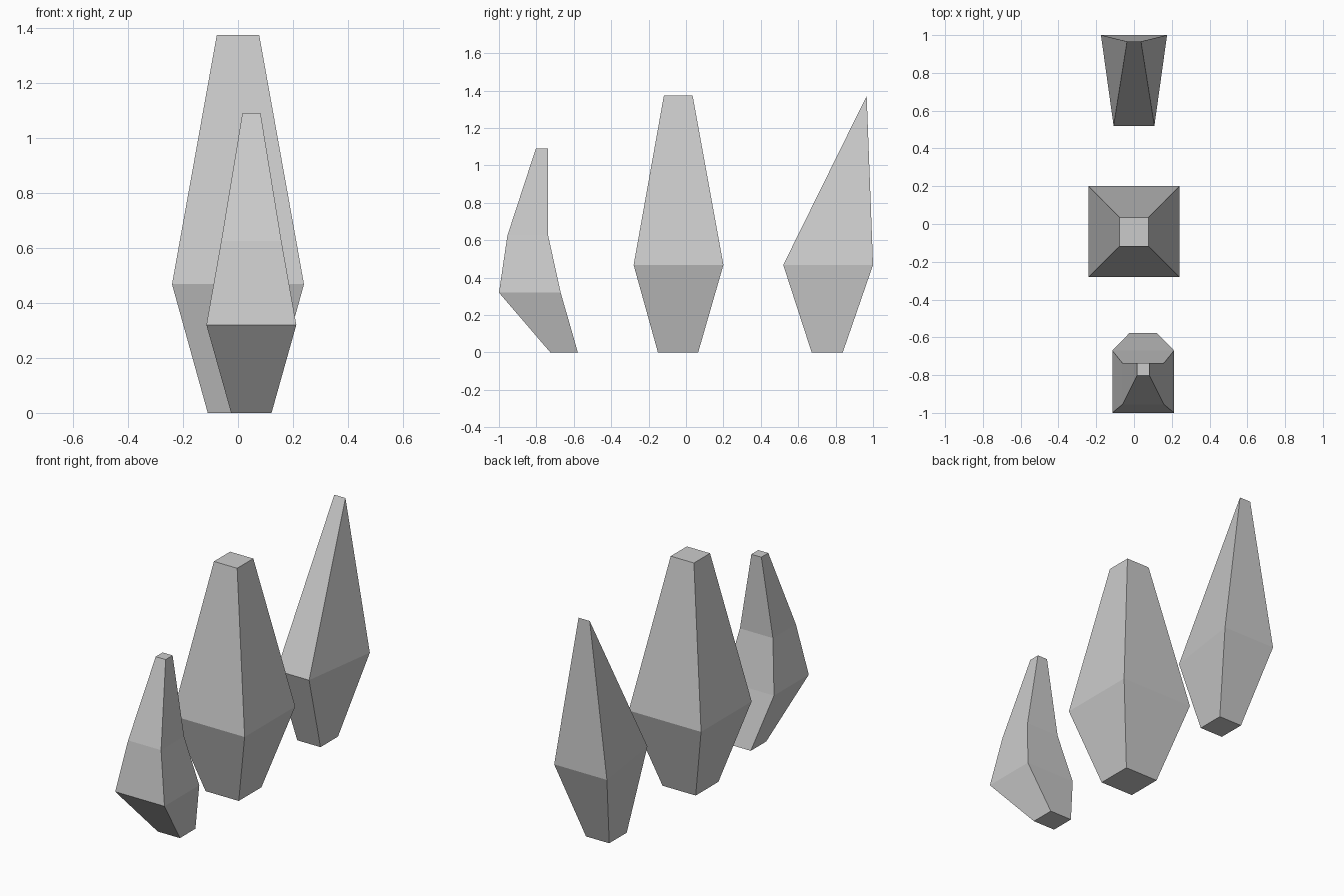
import bpy
import bmesh

if "Cube" in bpy.data.objects:
    bpy.data.objects.remove(bpy.data.objects["Cube"])


def crystal(name, sections):
    """Loft four-sided sections: (z, front y, back y, front x range, back x range)."""
    bm = bmesh.new()
    rings = []
    for z, y0, y1, front, back in sections:
        corners = [(front[0], y0), (front[1], y0), (back[1], y1), (back[0], y1)]
        rings.append([bm.verts.new((x, y, z)) for x, y in corners])
    for low, high in zip(rings, rings[1:]):
        for i in range(4):
            j = (i + 1) % 4
            bm.faces.new((low[i], low[j], high[j], high[i]))
    bm.faces.new(rings[0][::-1])
    bm.faces.new(rings[-1])
    # Collapse coincident corners where a crystal ends in a ridge
    bmesh.ops.remove_doubles(bm, verts=bm.verts[:], dist=0.0005)
    bmesh.ops.recalc_face_normals(bm, faces=bm.faces[:])
    mesh = bpy.data.meshes.new(name)
    bm.to_mesh(mesh)
    bm.free()
    obj = bpy.data.objects.new(name, mesh)
    bpy.context.collection.objects.link(obj)
    return obj


def box(z, y0, y1, x0, x1):
    """Rectangular section."""
    return (z, y0, y1, (x0, x1), (x0, x1))


# Large upright crystal in the middle
crystal("middle_crystal", [
    box(0.0, -0.15, 0.065, -0.11, 0.11),
    box(0.468, -0.28, 0.20, -0.24, 0.24),
    box(1.375, -0.118, 0.035, -0.077, 0.077),
])

# Small bent crystal at the front
crystal("front_crystal", [
    box(0.0, -0.725, -0.578, -0.025, 0.122),
    box(0.32, -1.0, -0.67, -0.115, 0.212),
    box(0.625, -0.955, -0.737, -0.061, 0.158),
    box(1.09, -0.803, -0.737, 0.016, 0.082),
])

# Leaning crystal at the back, ending in a short ridge
crystal("back_crystal", [
    box(0.0, 0.672, 0.838, -0.077, 0.077),
    (0.468, 0.52, 1.0, (-0.108, 0.108), (-0.175, 0.175)),
    box(1.372, 0.966, 0.966, -0.037, 0.037),
])
